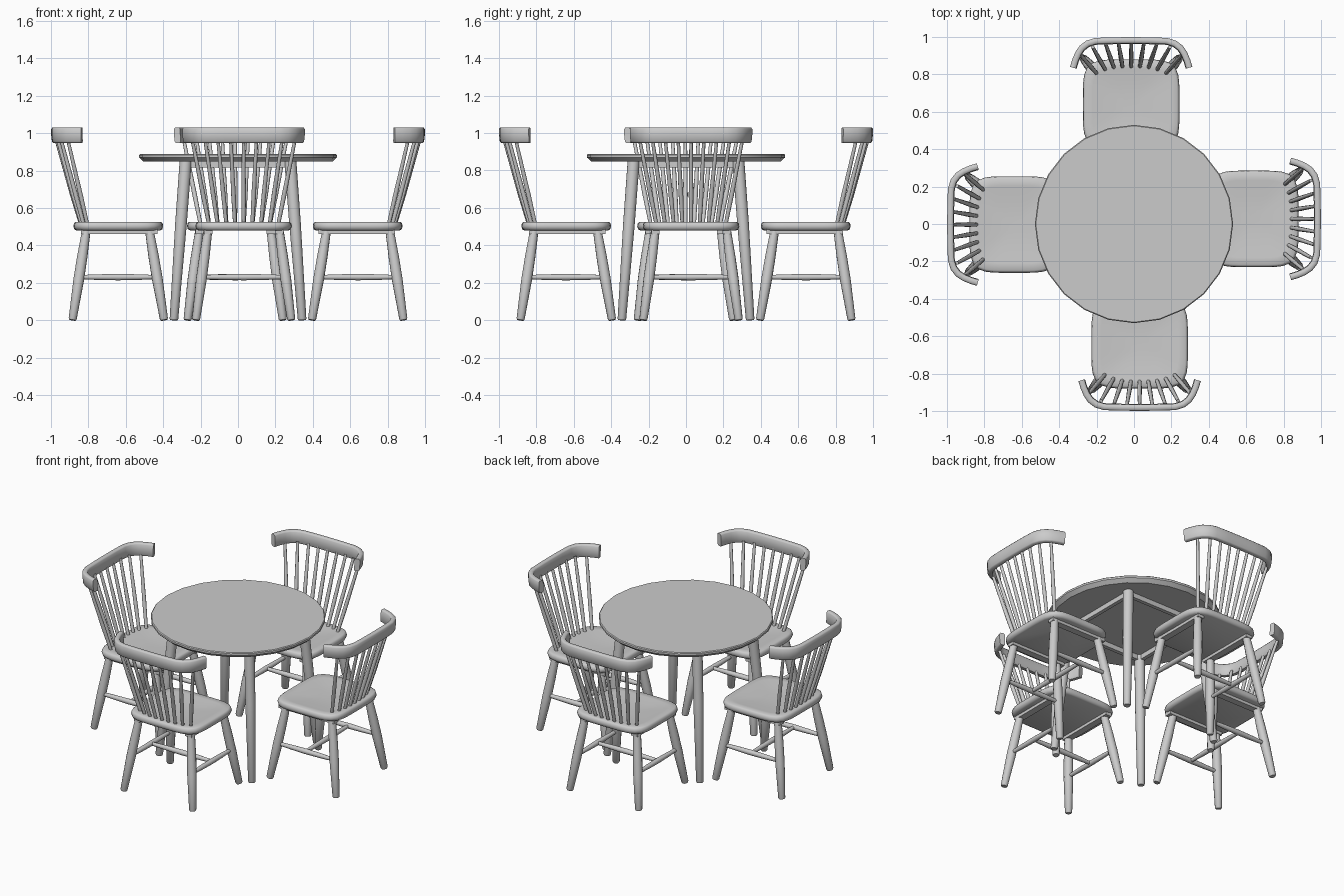
import bpy, math
from mathutils import Vector, Matrix

if "Cube" in bpy.data.objects:
    bpy.data.objects.remove(bpy.data.objects["Cube"])


def loft(name, rings, angle=40):
    """Skin a stack of equal-length point rings and cap both ends."""
    n = len(rings[0])
    verts = [tuple(p) for r in rings for p in r]
    faces = [tuple(reversed(range(n)))]
    for k in range(len(rings) - 1):
        a, b = k * n, (k + 1) * n
        faces += [(a + i, a + (i + 1) % n, b + (i + 1) % n, b + i) for i in range(n)]
    faces.append(tuple(range(len(verts) - n, len(verts))))
    me = bpy.data.meshes.new(name)
    me.from_pydata(verts, [], faces)
    me.update()
    ob = bpy.data.objects.new(name, me)
    bpy.context.collection.objects.link(ob)
    bpy.context.view_layer.objects.active = ob
    bpy.ops.object.select_all(action='DESELECT')
    ob.select_set(True)
    bpy.ops.object.mode_set(mode='EDIT')
    bpy.ops.mesh.select_all(action='SELECT')
    bpy.ops.mesh.normals_make_consistent(inside=False)
    bpy.ops.object.mode_set(mode='OBJECT')
    bpy.ops.object.shade_smooth_by_angle(angle=math.radians(angle))
    return ob


def rod(name, a, b, profile, n=12):
    """Turned rod from a to b; profile = (fraction, radius) pairs."""
    a, b = Vector(a), Vector(b)
    axis = b - a
    rot = axis.to_track_quat('Z', 'Y')
    rings = []
    for t, r in profile:
        c = a + axis * t
        rings.append([c + rot @ Vector((r * math.cos(2 * math.pi * i / n),
                                        r * math.sin(2 * math.pi * i / n), 0)) for i in range(n)])
    return loft(name, rings)


def circle(r, z, n):
    return [(r * math.cos(2 * math.pi * i / n), r * math.sin(2 * math.pi * i / n), z) for i in range(n)]


def rounded(s, z, n=48, e=5.0):
    """Rounded-rectangle outline of the seat, scaled by s."""
    pts = []
    for i in range(n):
        t = 2 * math.pi * (i + .5) / n
        c, d = math.cos(t), math.sin(t)
        k = (abs(c) ** e + abs(d) ** e) ** (-1 / e)
        pts.append((0.258 * s * c * k, -0.64 + 0.24 * s * d * k, z))
    return pts


# Table top with undercut rim
loft("table_top", [circle(0.505, 0.848, 24), circle(0.53, 0.87, 24), circle(0.53, 0.882, 24),
                   circle(0.525, 0.887, 24)], 30)

# Table legs and apron frame
corners = [(1, 1), (-1, 1), (-1, -1), (1, -1)]
for i, (sx, sy) in enumerate(corners):
    rod("table_leg", (0.343 * sx, 0.343 * sy, 0), (0.28 * sx, 0.28 * sy, 0.85),
        [(0, 0.019), (0.008, 0.023), (0.6, 0.031), (1, 0.032)], 16)
    bpy.ops.mesh.primitive_cube_add(size=1)
    ap = bpy.context.object
    ap.name = "table_apron"
    ap.data.transform(Matrix.Rotation(i * math.pi / 2, 4, 'Z') @ Matrix.Translation((0, 0.28, 0.833))
                      @ Matrix.Diagonal((0.56, 0.025, 0.034, 1)))

chair = []

# Saddle seat
chair.append(loft("seat", [rounded(s, z) for s, z in
             [(0.93, 0.479), (0.98, 0.486), (1, 0.502), (0.985, 0.519), (0.95, 0.526),
              (0.8, 0.523), (0.5, 0.516), (0.2, 0.513)]], 50))

# Legs, under-seat rails and side stretchers
leg = [(0, 0.018), (0.015, 0.022), (0.45, 0.029), (0.7, 0.028), (1, 0.023)]
bar = [(0, 0.011), (0.25, 0.015), (0.5, 0.017), (0.75, 0.015), (1, 0.011)]
for s in (-1, 1):
    chair.append(rod("front_leg", (0.255 * s, -0.395, 0), (0.19 * s, -0.475, 0.485), leg))
    chair.append(rod("rear_leg", (0.255 * s, -0.885, 0), (0.19 * s, -0.81, 0.485), leg))
    chair.append(rod("side_stretcher", (0.224 * s, -0.435, 0.23), (0.224 * s, -0.848, 0.23), bar))
    bpy.ops.mesh.primitive_cube_add(size=1)
    r = bpy.context.object
    r.name = "seat_rail"
    r.data.transform(Matrix.Translation((0.19 * s, -0.635, 0.473)) @ Matrix.Diagonal((0.045, 0.41, 0.026, 1)))
    chair.append(r)
chair.append(rod("cross_stretcher", (-0.222, -0.64, 0.23), (0.222, -0.64, 0.23), bar))

# Bent crest rail: rounded slat swept along a U-shaped plan
half = [(0.309, -0.835), (0.298, -0.872), (0.282, -0.91), (0.262, -0.94), (0.232, -0.963),
        (0.19, -0.976), (0.1, -0.979)]
path = [Vector((x, y, 0)) for x, y in half] + [Vector((0, -0.98, 0))] + \
       [Vector((-x, y, 0)) for x, y in reversed(half)]
section = [(-0.013, 0.948), (0.009, 0.948), (0.015, 0.955), (0.019, 0.99), (0.019, 1.022),
           (0.012, 1.03), (-0.008, 1.03), (-0.015, 1.022), (-0.016, 0.99), (-0.018, 0.955)]
rings = []
for i, p in enumerate(path):
    t = (path[min(i + 1, len(path) - 1)] - path[max(i - 1, 0)]).normalized()
    out = Vector((t.y, -t.x, 0))
    if out.dot(p - Vector((0, -0.8, 0))) < 0:
        out = -out
    rings.append([p + out * o + Vector((0, 0, z)) for o, z in section])
chair.append(loft("crest_rail", rings, 50))

# Fanned back spindles
for i in range(9):
    u = (i - 4) / 4
    bow = abs(u) ** 3
    chair.append(rod("back_spindle", (0.185 * u, -0.84 + 0.035 * bow, 0.51),
                     (0.275 * u, -0.972 + 0.062 * bow, 0.965),
                     [(0, 0.010), (0.35, 0.0125), (1, 0.009)], 10))

# Place the four chairs; each sits slightly off the table axis
offsets = [0.03, 0.027, 0.015, 0.003]
names = ["front", "right", "back", "left"]
for k in range(3, -1, -1):
    m = Matrix.Rotation(k * math.pi / 2, 4, 'Z') @ Matrix.Translation((offsets[k], 0, 0))
    for part in chair:
        ob = part
        if k:
            ob = part.copy()
            bpy.context.collection.objects.link(ob)
        ob.matrix_world = m
        ob.name = names[k] + "_chair_" + part.data.name.split('.')[0].lower()
